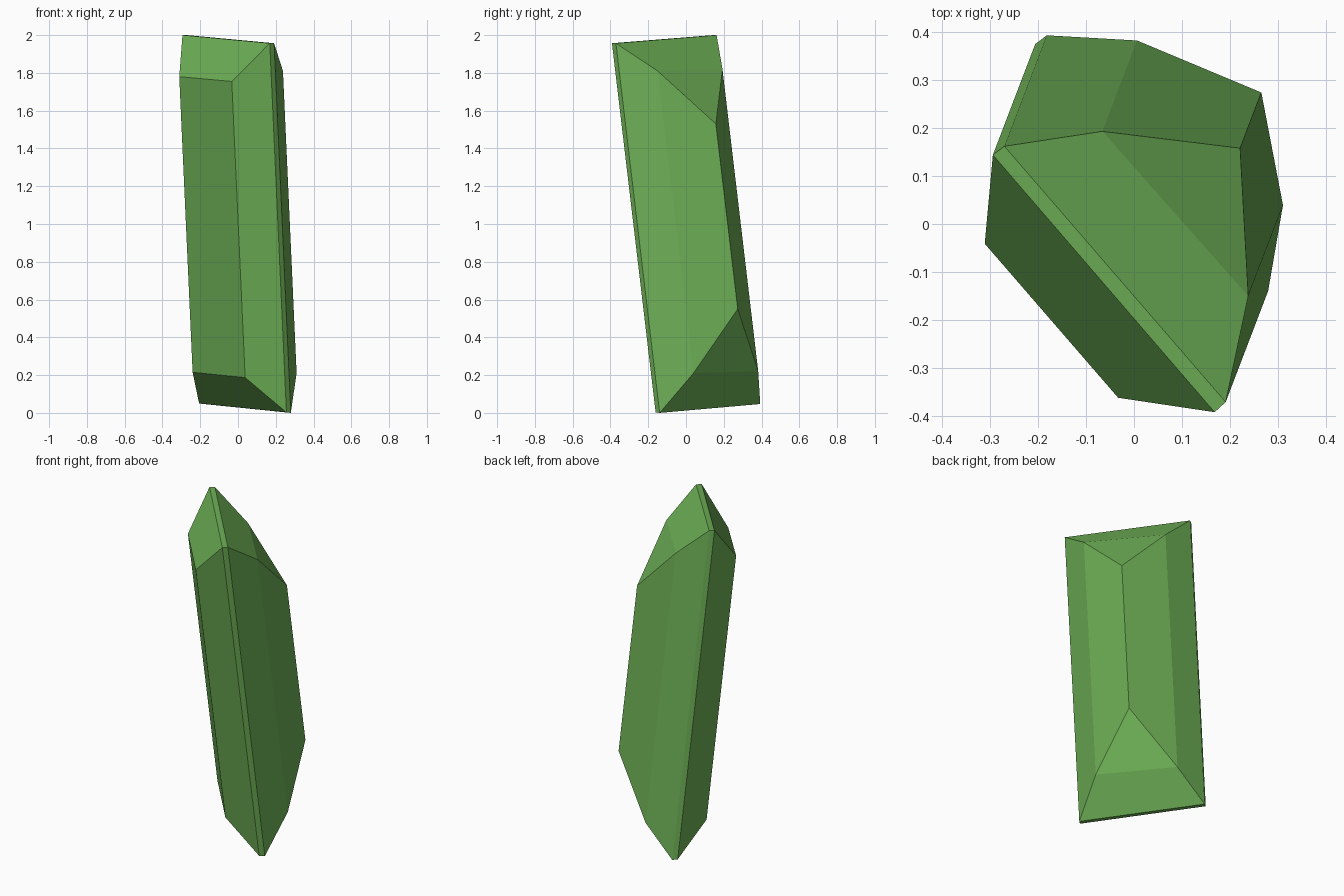
import bpy
import bmesh
from mathutils import Vector

if "Cube" in bpy.data.objects:
    bpy.data.objects.remove(bpy.data.objects["Cube"])

# Lean of the crystal's long edges, per unit of height
AXIS = Vector((-0.0452, -0.1183, 1.0))

# Long edges, counter-clockwise: x and y of upper end, upper z, lower z
EDGES = [
    (0.168, -0.392, 1.957, 0.003),   # 0 right ridge corner, front
    (0.191, -0.371, 1.957, 0.0),     # 1 right ridge corner, back
    (0.238, -0.150, 1.81, 0.21),     # 2 right shoulder
    (0.221, 0.158, 1.53, 0.55),      # 3 back bulge
    (-0.066, 0.193, 1.82, 0.22),     # 4 back shoulder
    (-0.270, 0.162, 2.0, 0.047),     # 5 left ridge corner, back
    (-0.294, 0.144, 2.0, 0.05),      # 6 left ridge corner, front
    (-0.311, -0.041, 1.78, 0.215),   # 7 front left
    (-0.033, -0.362, 1.755, 0.187),  # 8 front right
]

# Facets of one end: ridge strip, front slope, two back slopes
END = [(0, 1, 5, 6), (0, 6, 7, 8), (1, 2, 4, 5), (2, 3, 4)]

bm = bmesh.new()
top, bottom = [], []
for x, y, z1, z0 in EDGES:
    p = Vector((x, y, z1))
    top.append(bm.verts.new(p))
    bottom.append(bm.verts.new(p + AXIS * (z0 - z1)))

# Long side faces
n = len(EDGES)
for i in range(n):
    j = (i + 1) % n
    bm.faces.new((bottom[i], bottom[j], top[j], top[i]))

# Pointed ends
for f in END:
    bm.faces.new([top[i] for i in f])
    bm.faces.new([bottom[i] for i in reversed(f)])
bmesh.ops.recalc_face_normals(bm, faces=bm.faces[:])

mesh = bpy.data.meshes.new("crystal")
bm.to_mesh(mesh)
bm.free()
crystal = bpy.data.objects.new("crystal", mesh)
bpy.context.collection.objects.link(crystal)

# Green material
mat = bpy.data.materials.new("green")
mat.diffuse_color = (0.15, 0.42, 0.09, 1.0)
mat.use_nodes = True
mat.node_tree.nodes["Principled BSDF"].inputs["Base Color"].default_value = mat.diffuse_color
mesh.materials.append(mat)
